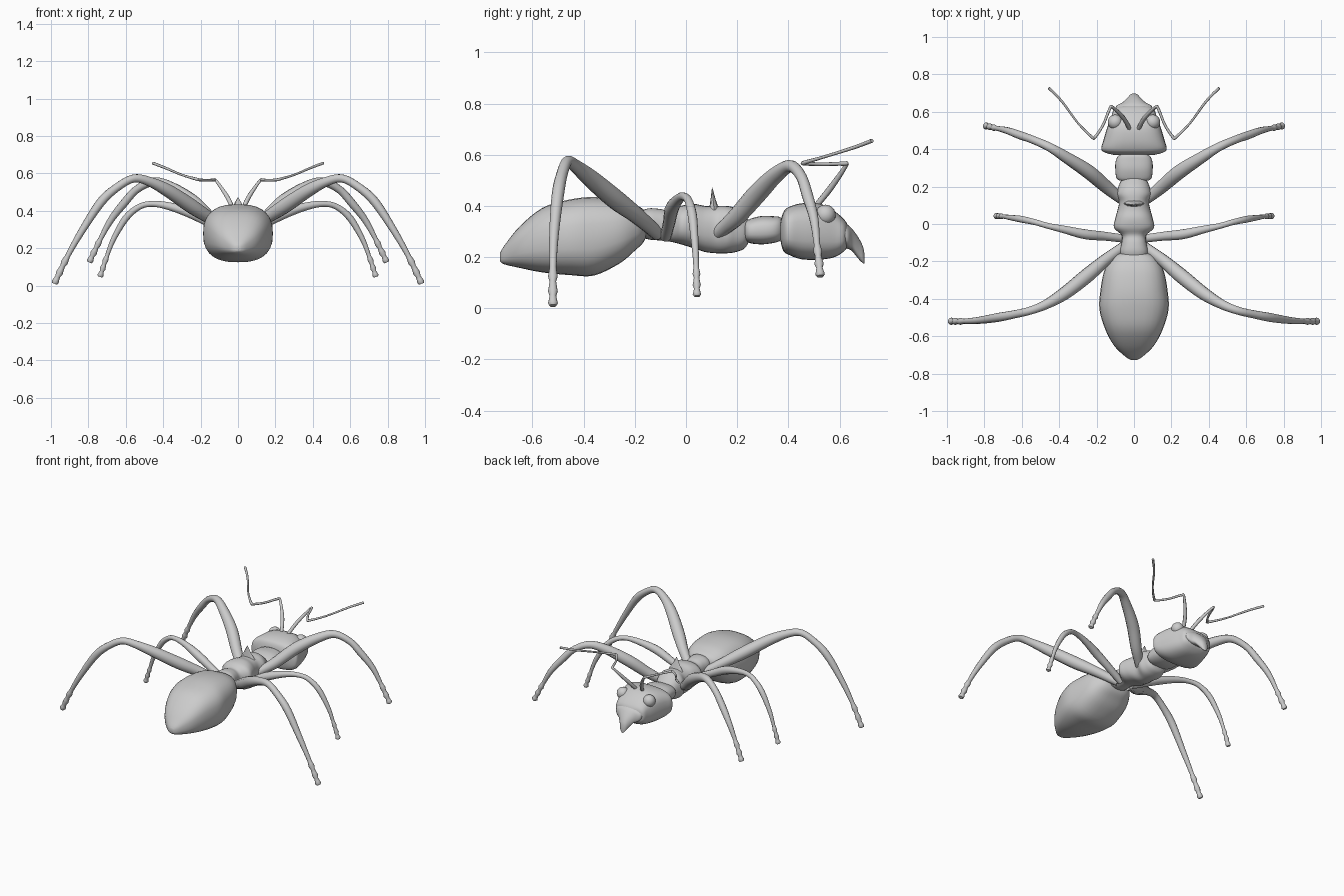
import bpy, bmesh, math
from mathutils import Vector

grey = bpy.data.materials.new("plain grey")
grey.diffuse_color = (0.6, 0.6, 0.6, 1)


def spline(keys, n):
    """Catmull-Rom through tuples of any length."""
    out = []
    for i in range(len(keys) - 1):
        a, b, c, d = keys[max(i - 1, 0)], keys[i], keys[i + 1], keys[min(i + 2, len(keys) - 1)]
        for s in range(n):
            t = s / n
            out.append(tuple(0.5 * (2 * q + (r - p) * t + (2 * p - 5 * q + 4 * r - w) * t * t
                                    + (3 * q - p - 3 * r + w) * t ** 3)
                             for p, q, r, w in zip(a, b, c, d)))
    out.append(tuple(keys[-1]))
    return out


def skin(name, rings, angle=50):
    """Bridge rings of points into a capped, smooth mesh."""
    bm = bmesh.new()
    vs = [[bm.verts.new(p) for p in ring] for ring in rings]
    n = len(vs[0])
    for a, b in zip(vs, vs[1:]):
        for i in range(n):
            j = (i + 1) % n
            bm.faces.new((a[i], a[j], b[j], b[i]))
    bm.faces.new(vs[0])
    bm.faces.new(vs[-1])
    bmesh.ops.recalc_face_normals(bm, faces=bm.faces)
    me = bpy.data.meshes.new(name)
    bm.to_mesh(me)
    bm.free()
    finish(bpy.data.objects.new(name, me), angle)


def finish(ob, angle):
    if not ob.users_collection:
        bpy.context.collection.objects.link(ob)
    ob.data.materials.append(grey)
    bpy.ops.object.select_all(action='DESELECT')
    bpy.context.view_layer.objects.active = ob
    ob.select_set(True)
    bpy.ops.object.shade_smooth_by_angle(angle=math.radians(angle))


def body(name, keys, p=2.3, n=4, sides=28):
    """Loft of superellipse sections (y, half width, z low, z high)."""
    rings = []
    for y, w, lo, hi in spline(keys, n):
        ring = []
        for k in range(sides):
            a = math.tau * k / sides
            c, s = math.cos(a), math.sin(a)
            ring.append((max(w, .003) * math.copysign(abs(c) ** (2 / p), c), y,
                         (lo + hi) / 2 + (hi - lo) / 2 * math.copysign(abs(s) ** (2 / p), s)))
        rings.append(ring)
    skin(name, rings)


def tube(name, keys, sx, n=9, sides=12, beads=False):
    """Tapered tube through (x, y, z, radius), with a beaded foot."""
    pts = spline(keys, n)
    pos = [Vector((p[0] * sx, p[1], p[2])) for p in pts]
    side, rings = None, []
    for i, c in enumerate(pos):
        t = (pos[min(i + 1, len(pos) - 1)] - pos[max(i - 1, 0)]).normalized()
        side = side or t.orthogonal()
        side = (side - t * side.dot(t)).normalized()
        other = t.cross(side)
        r = pts[i][3]
        k = i - (len(pos) - 1 - n)
        if beads and k >= 0:
            r *= (0.95, 1.15, 1.4)[k % 3]
        rings.append([c + (side * math.cos(math.tau * j / sides)
                           + other * math.sin(math.tau * j / sides)) * r for j in range(sides)])
    skin(name, rings)


# Body segments
body("abdomen", [(-.727, .015, .185, .215), (-.71, .045, .172, .245), (-.65, .107, .158, .32),
                 (-.56, .155, .14, .393), (-.455, .185, .13, .425), (-.36, .18, .128, .435),
                 (-.26, .162, .175, .425), (-.20, .132, .225, .405), (-.165, .095, .26, .385),
                 (-.15, .04, .30, .35)], p=2.6)
body("thorax", [(-.20, .06, .29, .37), (-.15, .075, .27, .39), (-.10, .066, .265, .388),
                (-.06, .066, .26, .38), (-.02, .107, .25, .40), (.03, .10, .235, .408),
                (.075, .088, .22, .40), (.12, .08, .215, .40), (.16, .095, .215, .40),
                (.195, .085, .22, .39), (.23, .07, .235, .36), (.25, .045, .27, .34)])
body("neck", [(.228, .05, .28, .33), (.24, .09, .258, .345), (.29, .10, .25, .36),
              (.34, .097, .255, .36), (.37, .078, .265, .355), (.39, .04, .29, .33)], p=2.6)
body("head", [(.37, .11, .26, .34), (.38, .15, .225, .375), (.40, .175, .21, .395),
              (.45, .163, .192, .41), (.52, .142, .19, .41), (.58, .12, .20, .38),
              (.62, .102, .225, .345), (.635, .05, .25, .32)], p=2.8)
body("mandible", [(.59, .10, .24, .36), (.63, .095, .233, .328), (.65, .062, .222, .31),
                  (.675, .035, .192, .275), (.692, .02, .176, .24), (.698, .006, .176, .21)])

# Thorax spine
skin("back_spine", [[(0.055 * s * math.cos(a), .102 + .008 * s + .02 * s * math.sin(a), z)
                     for a in [math.tau * k / 8 for k in range(8)]]
                    for s, z in ((1, .385), (.5, .425), (.04, .472))], 30)

# Leg paths: x, y, z, radius
legs = {
    "front_leg": [(.05, .12, .29, .026), (.09, .15, .315, .029), (.15, .20, .36, .035),
                  (.245, .28, .45, .038), (.36, .355, .525, .031), (.45, .41, .555, .024),
                  (.54, .45, .515, .021), (.61, .475, .44, .022), (.68, .50, .35, .018),
                  (.735, .512, .25, .013), (.795, .525, .125, .0135)],
    "middle_leg": [(.04, -.08, .28, .022), (.15, -.066, .335, .024), (.26, -.055, .39, .027),
                   (.37, -.03, .425, .021), (.46, -.01, .437, .016), (.53, .01, .42, .016),
                   (.60, .025, .36, .018), (.665, .035, .25, .014), (.70, .04, .16, .011),
                   (.738, .043, .047, .012)],
    "hind_leg": [(.04, -.11, .29, .026), (.15, -.19, .36, .032), (.25, -.275, .425, .039),
                 (.37, -.37, .505, .035), (.47, -.43, .555, .026), (.555, -.463, .573, .022),
                 (.64, -.483, .53, .022), (.73, -.50, .45, .024), (.83, -.515, .30, .019),
                 (.91, -.52, .16, .014), (.982, -.52, .01, .014)],
}
feeler = [(.02, .50, .39, .011), (.055, .565, .47, .012), (.115, .625, .558, .008),
          (.13, .615, .565, .008), (.165, .53, .563, .007), (.208, .465, .566, .008),
          (.225, .465, .57, .008), (.30, .54, .592, .006), (.385, .655, .628, .007),
          (.455, .727, .655, .008)]

# Mirrored parts
for tag, sx in (("left", -1), ("right", 1)):
    for name, path in legs.items():
        tube(f"{name}_{tag}", path, sx, beads=True)
    tube(f"antenna_{tag}", feeler, sx, n=4, sides=8)
    bpy.ops.mesh.primitive_uv_sphere_add(segments=20, ring_count=12, radius=.04,
                                         location=(.1 * sx, .545, .365))
    eye = bpy.context.object
    eye.name = f"eye_{tag}"
    finish(eye, 60)
